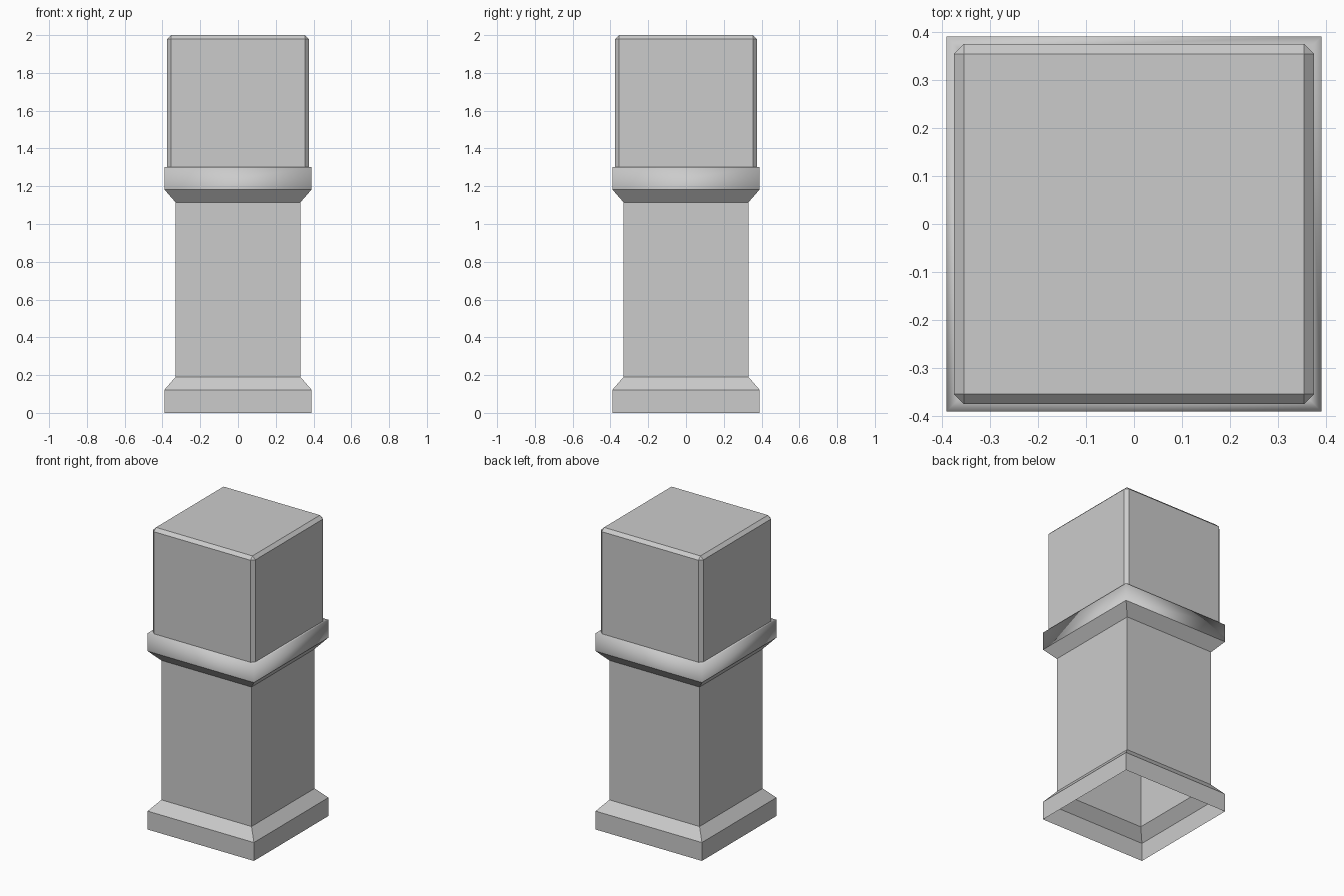
import bpy, bmesh

if "Cube" in bpy.data.objects:
    bpy.data.objects.remove(bpy.data.objects["Cube"])


def finish(name, bm):
    mesh = bpy.data.meshes.new(name)
    bm.to_mesh(mesh)
    bm.free()
    obj = bpy.data.objects.new(name, mesh)
    bpy.context.collection.objects.link(obj)
    return obj


def square_loft(name, profile, smooth_from=None):
    """Open-ended shell through square rings given as (half width, height)."""
    bm = bmesh.new()
    rings = [[bm.verts.new((sx * r, sy * r, z))
              for sx, sy in ((-1, -1), (1, -1), (1, 1), (-1, 1))]
             for r, z in profile]
    for level, (low, high) in enumerate(zip(rings, rings[1:])):
        for i in range(4):
            j = (i + 1) % 4
            face = bm.faces.new((low[i], low[j], high[j], high[i]))
            face.smooth = smooth_from is not None and level >= smooth_from
    return finish(name, bm)


# Hollow shaft with flared foot
square_loft("post_shaft", [(0.39, 0), (0.39, 0.122), (0.331, 0.19), (0.331, 1.115)])

# Collar: sloped underside, then softly shaded band and top ledge
square_loft("collar", [(0.331, 1.115), (0.39, 1.183), (0.39, 1.302), (0.3645, 1.302)],
            smooth_from=1)

# Chamfered head block, open where it sits on the collar
BOTTOM, TOP, HALF = 1.302, 2.0, 0.375
bm = bmesh.new()
bmesh.ops.create_cube(bm, size=1)
for v in bm.verts:
    v.co = (v.co.x * 2 * HALF, v.co.y * 2 * HALF, TOP if v.co.z > 0 else BOTTOM)
base = [f for f in bm.faces if f.normal.z < -0.5 or all(v.co.z < 1.5 for v in f.verts)]
bmesh.ops.delete(bm, geom=base, context='FACES_ONLY')
edges = [e for e in bm.edges if any(v.co.z > 1.5 for v in e.verts)]
bmesh.ops.bevel(bm, geom=edges, offset=0.021, offset_type='OFFSET', segments=1,
                affect='EDGES', profile=0.5)
bmesh.ops.recalc_face_normals(bm, faces=bm.faces)
if max(bm.faces, key=lambda f: f.calc_center_median().z).normal.z < 0:
    bmesh.ops.reverse_faces(bm, faces=bm.faces)
finish("head_block", bm)
